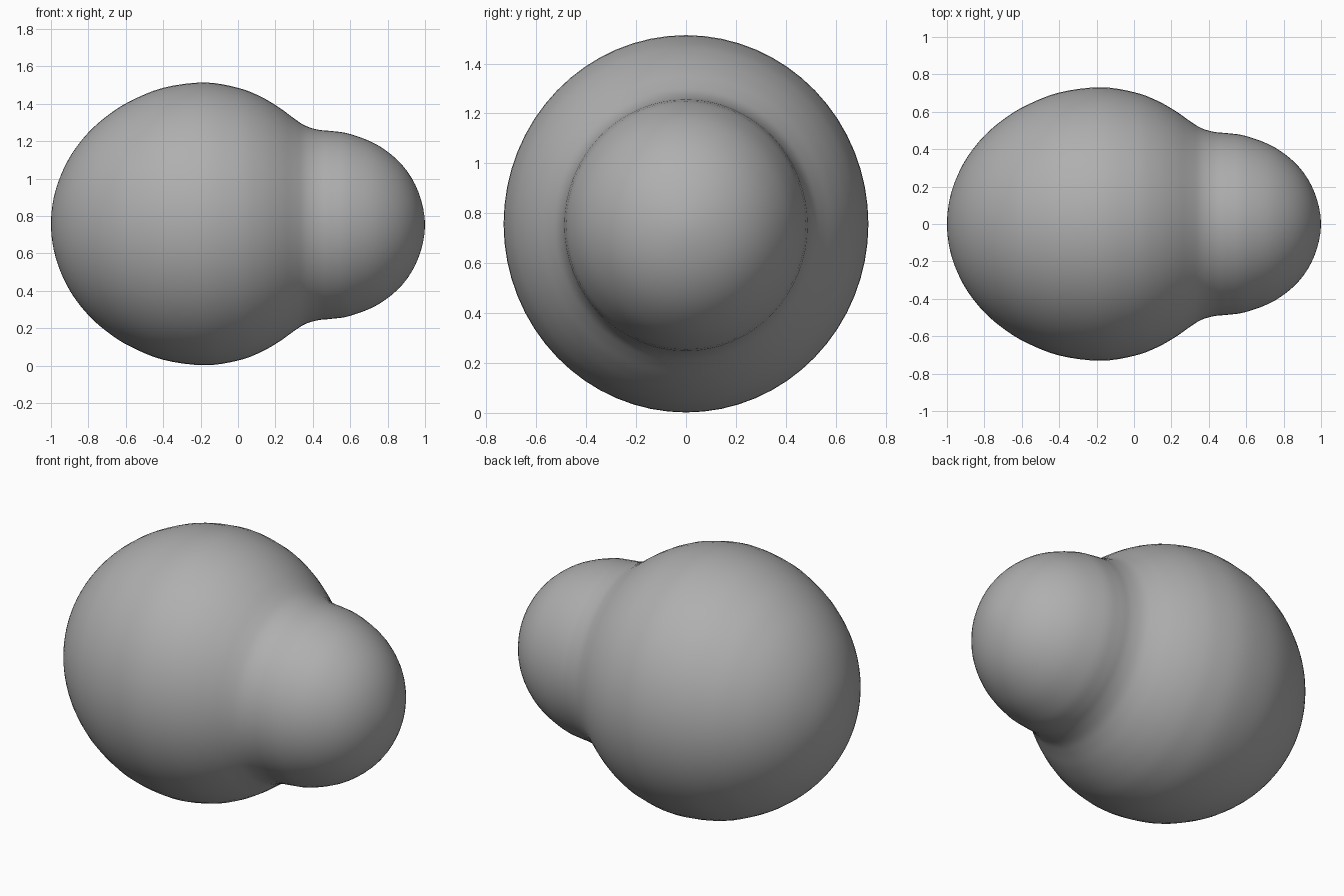
import bpy, bmesh, math
from mathutils import Vector

if "Cube" in bpy.data.objects:
    bpy.data.objects.remove(bpy.data.objects["Cube"])

# Half profile along the x axis: (x, vertical radius), big lobe -> neck -> small lobe
PROFILE = [(-1.0, 0), (-0.985, 0.14), (-0.945, 0.265), (-0.885, 0.38), (-0.8, 0.488),
           (-0.7, 0.577), (-0.58, 0.654), (-0.4, 0.727), (-0.18, 0.756), (0.0, 0.729),
           (0.12, 0.684), (0.22, 0.626), (0.3, 0.568), (0.36, 0.53), (0.43, 0.509),
           (0.5, 0.502), (0.6, 0.486), (0.75, 0.425), (0.88, 0.318), (0.965, 0.175), (1.0, 0)]
SIDES, STEPS = 64, 4


def smooth_profile(points):
    """Catmull-Rom through the points, reflected at both poles."""
    p = [Vector(q) for q in points]
    p = [Vector((p[1].x, -p[1].y))] + p + [Vector((p[-2].x, -p[-2].y))]
    out = []
    for a, b, c, d in zip(p, p[1:], p[2:], p[3:]):
        for i in range(STEPS):
            t = i / STEPS
            out.append(0.5 * (2 * b + (c - a) * t + (2 * a - 5 * b + 4 * c - d) * t ** 2
                              + (3 * b - a - 3 * c + d) * t ** 3))
    return out[1:]


# Blended double blob, slightly narrower in y than in z
bm = bmesh.new()
rings = []
for x, r in smooth_profile(PROFILE):
    f = min(1, max(0, (x + 0.2) / 0.6))
    zc = 0.758 - 0.006 * f
    rings.append([bm.verts.new((x, 0.967 * r * math.cos(a), zc + r * math.sin(a)))
                  for a in (2 * math.pi * k / SIDES for k in range(SIDES))])
for lo, hi in zip(rings, rings[1:]):
    for k in range(SIDES):
        n = (k + 1) % SIDES
        bm.faces.new((lo[k], lo[n], hi[n], hi[k]))
for ring, x, z in ((rings[0], -1.0, 0.758), (rings[-1], 1.0, 0.752)):
    pole = bm.verts.new((x, 0, z))
    for k in range(SIDES):
        bm.faces.new((ring[k], ring[(k + 1) % SIDES], pole))
bmesh.ops.recalc_face_normals(bm, faces=bm.faces)
for face in bm.faces:
    face.smooth = True
mesh = bpy.data.meshes.new("blended_blob")
bm.to_mesh(mesh)
bm.free()

# Dark grey surface
grey = bpy.data.materials.new("dark_grey")
grey.diffuse_color = (0.43, 0.43, 0.43, 1)
grey.use_nodes = True
grey.node_tree.nodes["Principled BSDF"].inputs["Base Color"].default_value = grey.diffuse_color
mesh.materials.append(grey)
bpy.context.collection.objects.link(bpy.data.objects.new("blended_blob", mesh))
